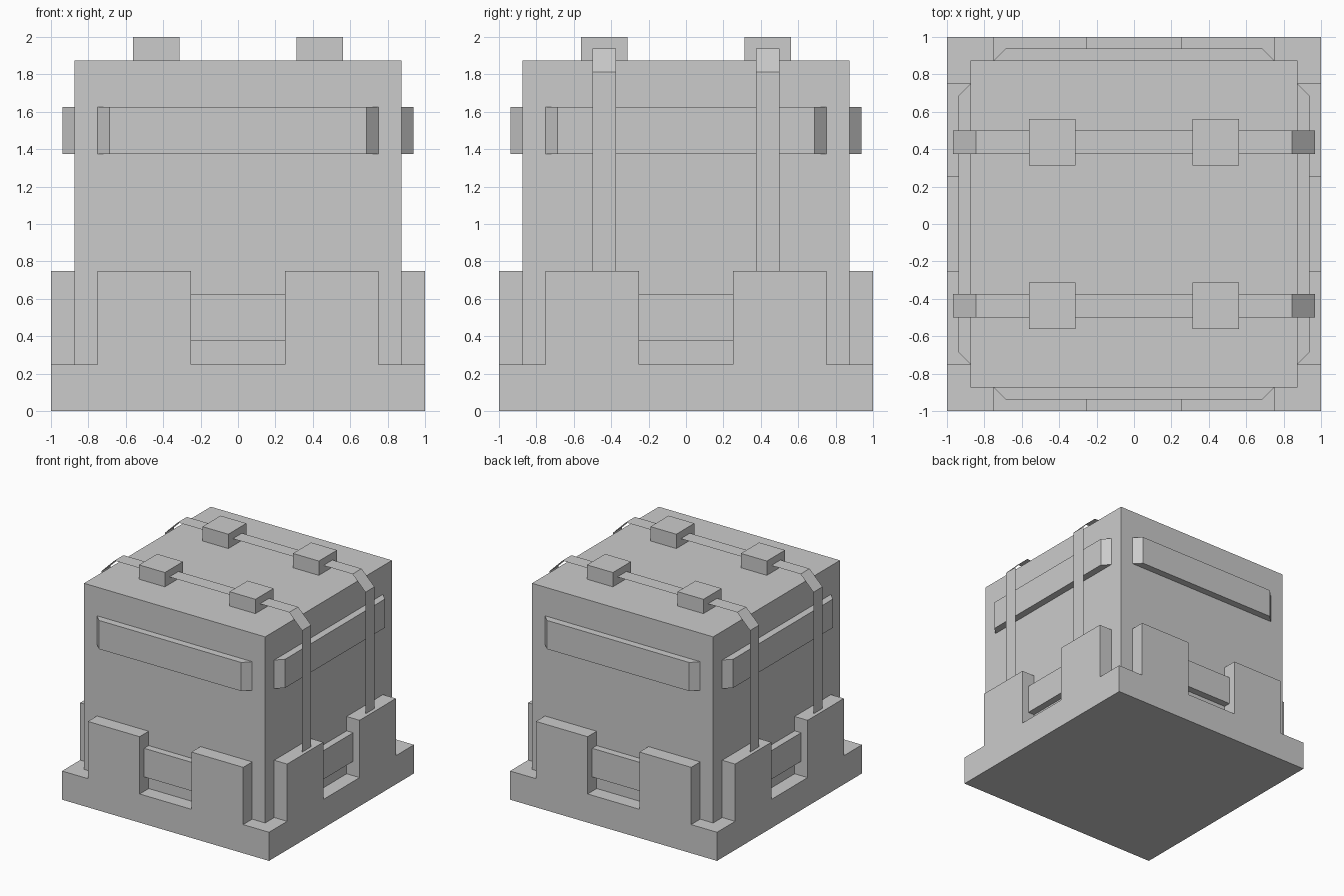
import bpy, bmesh
from math import pi
from mathutils import Matrix

if "Cube" in bpy.data.objects:
    bpy.data.objects.remove(bpy.data.objects["Cube"])


def make(name, verts, faces, turn=0):
    # mesh object, turned about the vertical axis in quarter turns
    me = bpy.data.meshes.new(name)
    me.from_pydata(verts, [], faces)
    me.transform(Matrix.Rotation(turn * pi / 2, 4, 'Z'))
    ob = bpy.data.objects.new(name, me)
    bpy.context.collection.objects.link(ob)
    return ob


def prism(name, outline, z0, z1, turn=0):
    # counter-clockwise outline in plan, extruded from z0 to z1
    n = len(outline)
    verts = [(x, y, z) for z in (z0, z1) for x, y in outline]
    faces = [tuple(reversed(range(n))), tuple(range(n, 2 * n))]
    faces += [(i, (i + 1) % n, n + (i + 1) % n, n + i) for i in range(n)]
    return make(name, verts, faces, turn)


def box(name, x0, x1, y0, y1, z0, z1, turn=0):
    return prism(name, [(x0, y0), (x1, y0), (x1, y1), (x0, y1)], z0, z1, turn)


# Base plinth and main block
box("base", -1, 1, -1, 1, 0, 0.25)
box("body", -0.875, 0.875, -0.875, 0.875, 0.25, 1.875)

# Each of the four sides: two buttresses, a recessed panel, an upper trim bar
for side, turn in (("front", 0), ("right", 1), ("back", 2), ("left", 3)):
    box(side + "_buttress_a", -0.75, -0.25, -1, -0.875, 0.25, 0.75, turn)
    box(side + "_buttress_b", 0.25, 0.75, -1, -0.875, 0.25, 0.75, turn)
    box(side + "_lower_panel", -0.25, 0.25, -0.9375, -0.875, 0.375, 0.625, turn)
    prism(side + "_trim_bar", [(-0.6875, -0.9375), (0.6875, -0.9375),
                               (0.75, -0.875), (-0.75, -0.875)], 1.375, 1.625, turn)

# Thin straps wrapped over the top, with clips holding them down
path = [(-0.969, 0.75), (-0.969, 1.8125), (-0.844, 1.9375),
        (0.844, 1.9375), (0.969, 1.8125), (0.969, 0.75)]
n = len(path)
for label, s in (("front", -1), ("back", 1)):
    yc = s * 0.4375
    verts = [(x, yc + d, z) for d in (-0.0625, 0.0625) for x, z in path]
    make(label + "_strap", verts, [(i, i + 1, n + i + 1, n + i) for i in range(n - 1)])
    for hand, xc in (("left", -0.4375), ("right", 0.4375)):
        box(f"{label}_{hand}_clip", xc - 0.125, xc + 0.125,
            yc - 0.125, yc + 0.125, 1.875, 2)
